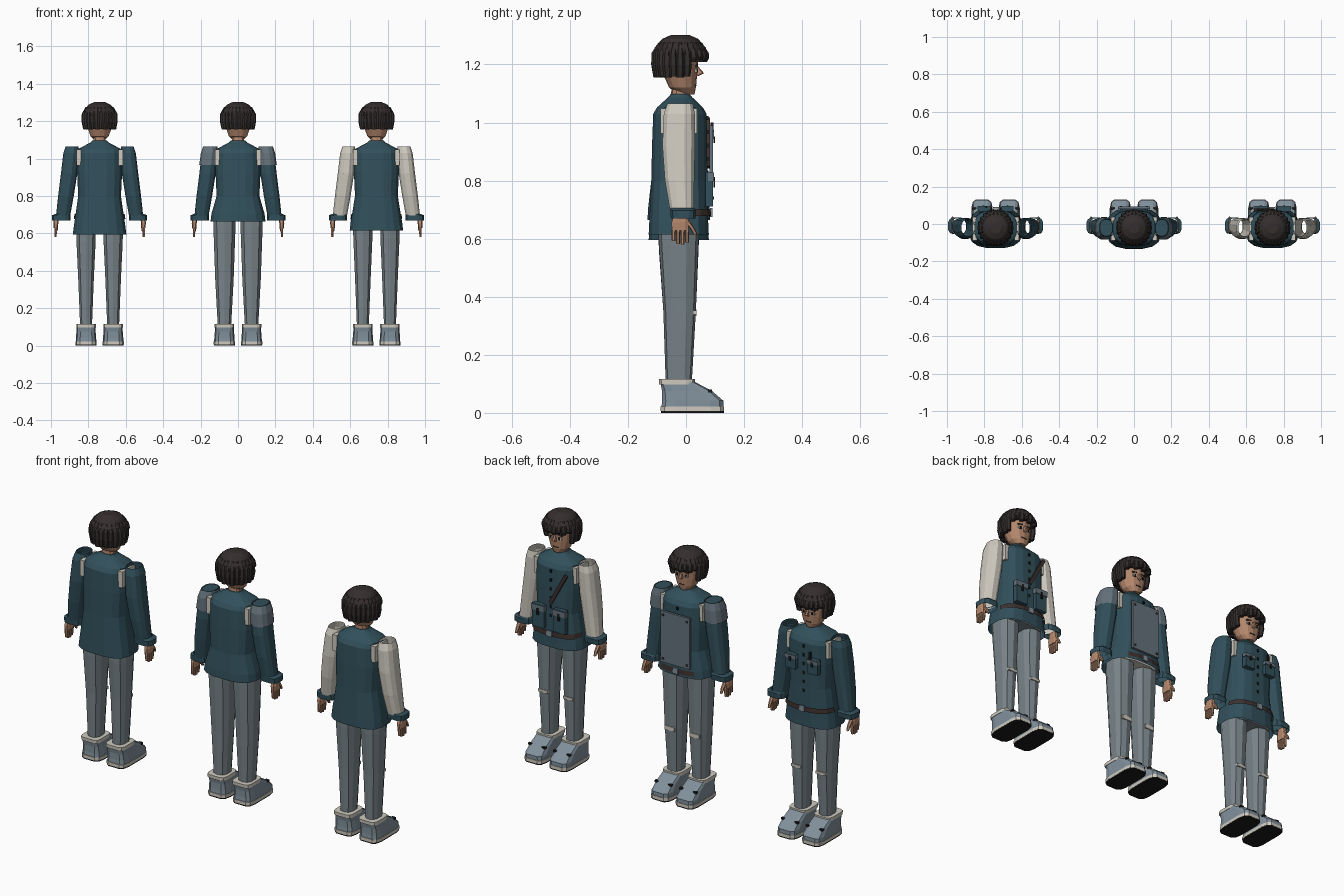
import bpy, bmesh, math
from mathutils import Matrix, Vector

if "Cube" in bpy.data.objects:
    bpy.data.objects.remove(bpy.data.objects["Cube"])


def material(name, r, g, b):
    m = bpy.data.materials.new(name)
    m.use_nodes = True
    m.diffuse_color = (r, g, b, 1)
    m.node_tree.nodes["Principled BSDF"].inputs["Base Color"].default_value = (r, g, b, 1)
    return m


HAIR = material("dark hair", .035, .027, .027)
TEAL = material("teal cloth", .031, .080, .105)
SLATE = material("slate trousers", .19, .23, .25)
STEEL = material("steel blue leather", .22, .28, .33)
PLATE = material("grey blue panel", .13, .17, .20)
CREAM = material("cream cloth", .62, .59, .52)
SKIN = material("skin", .47, .25, .155)
BROWN = material("brown strap", .045, .03, .026)
BLACK = material("black rubber", .012, .011, .011)


def finish(name, bm, mat):
    bmesh.ops.recalc_face_normals(bm, faces=bm.faces)
    me = bpy.data.meshes.new(name)
    bm.to_mesh(me)
    bm.free()
    me.materials.append(mat)
    ob = bpy.data.objects.new(name, me)
    bpy.context.collection.objects.link(ob)
    return ob


def loft(name, mat, x, rings, n=12, p=.75, bottom=True, top=True, keep=None):
    """Stack of rounded rings (cx, cy, z, rx, ry) joined by quads."""
    bm = bmesh.new()
    loops = []
    for cx, cy, z, rx, ry in rings:
        loop = []
        for i in range(n):
            a = 2 * math.pi * (i + .5) / n
            c, s = math.cos(a), math.sin(a)
            loop.append(bm.verts.new((x + cx + rx * math.copysign(abs(c) ** p, c),
                                      cy + ry * math.copysign(abs(s) ** p, s), z)))
        loops.append(loop)
    for a, b in zip(loops, loops[1:]):
        for i in range(n):
            j = (i + 1) % n
            bm.faces.new((a[i], a[j], b[j], b[i]))
    if top:
        bm.faces.new(loops[0])
    if bottom:
        bm.faces.new(loops[-1])
    if keep:
        drop = [f for f in bm.faces if not keep(f.calc_center_median())]
        bmesh.ops.delete(bm, geom=drop, context='FACES')
    return finish(name, bm, mat)


def box(name, mat, centre, size, roll=0):
    """Box, optionally turned about the y axis."""
    bm = bmesh.new()
    bmesh.ops.create_cube(bm, size=1, matrix=Matrix.Translation(Vector(centre))
                          @ Matrix.Rotation(roll, 4, 'Y') @ Matrix.Diagonal((*size, 1)))
    return finish(name, bm, mat)


def head(x):
    loft("neck", SKIN, x, [(0, -.02, 1.13, .033, .03), (0, -.02, 1.07, .035, .032)], n=10)
    loft("head", SKIN, x, [(0, -.02, 1.26, .065, .06), (0, -.02, 1.2, .072, .061),
                           (0, -.019, 1.16, .064, .057), (0, -.012, 1.12, .05, .046),
                           (0, .002, 1.097, .026, .027)], n=14, p=.9)
    loft("nose", SKIN, x, [(0, .036, 1.195, .005, .004), (0, .047, 1.17, .009, .015),
                           (0, .036, 1.16, .007, .006)], n=6)
    box("mouth", BROWN, (x, .033, 1.128), (.03, .006, .005))
    for s in (-1, 1):
        box("eye", CREAM, (x + s * .026, .035, 1.178), (.022, .007, .011))
        box("pupil", BLACK, (x + s * .025, .037, 1.178), (.01, .007, .012))
        box("eyebrow", HAIR, (x + s * .027, .036, 1.197), (.028, .008, .006), s * .15)
    # Hair: a dome with hanging locks, shorter above the face
    loft("hair_cap", HAIR, x, [(0, -.02, 1.302, .03, .03), (0, -.02, 1.288, .06, .062),
                               (0, -.02, 1.258, .086, .088), (0, -.02, 1.215, .092, .094)],
         n=18, p=1, bottom=False)
    for i in range(22):
        a = 2 * math.pi * i / 22
        c, s = math.cos(a), math.sin(a)
        end = 1.208 + .008 * (i % 2) if s > .45 else 1.155 + .004 * (i % 2)
        loft("hair_lock", HAIR, x,
             [(.07 * c, -.02 + .07 * s, 1.275, .006, .006),
              (.084 * c, -.02 + .086 * s, 1.24, .013, .013),
              (.083 * c, -.02 + .085 * s, 1.2 if s <= .45 else 1.225, .016, .016),
              (.077 * c, -.02 + .08 * s, end, .013, .013)], n=6, p=1)


def arm(x, s, mat, patched):
    sleeve = [(s * .148, -.02, 1.065, .035, .045), (s * .153, -.023, 1.03, .042, .055),
              (s * .163, -.025, .92, .045, .058), (s * .18, -.022, .8, .043, .052),
              (s * .195, -.014, .695, .039, .042)]
    loft("sleeve", mat, x, sleeve, bottom=False, top=patched, p=.85)
    if patched:
        loft("shoulder_patch", PLATE, x, [(cx, cy, z, rx + .005, ry + .005) for cx, cy, z, rx, ry in
             (sleeve[0], sleeve[1], (s * .16, -.024, .965, .044, .057))],
             bottom=False, top=False, p=.85)
    box("armhole_lining", CREAM, (x + s * .112, -.025, 1.005), (.024, .125, .085))
    loft("cuff", TEAL, x, [(s * .197, -.012, .705, .039, .042), (s * .205, -.01, .697, .05, .045),
                           (s * .205, -.01, .67, .05, .043)], bottom=False, top=False, p=.6)
    # Hand with four fingers and a thumb
    loft("palm", SKIN, x, [(s * .232, -.018, .69, .014, .022), (s * .234, -.02, .655, .014, .031),
                           (s * .234, -.02, .628, .012, .03)], n=8, p=.6)
    for i in range(4):
        y = -.043 + i * .0155
        tip = (.592, .582, .58, .586)[i]
        loft("finger", SKIN, x, [(s * .234, y, .635, .009, .0075), (s * .236, y, tip, .006, .006)], n=6)
    loft("thumb", SKIN, x, [(s * .231, .002, .662, .01, .01), (s * .23, .022, .635, .009, .008),
                            (s * .23, .034, .612, .006, .006)], n=6)


def leg(x, s, top, wide):
    c = s * .0725
    loft("trouser_leg", SLATE, x, [(c, -.025, top + .06, .055 + wide, .072),
                                   (c, -.025, top - .04, .053 + wide, .068),
                                   (c, -.022, .35, .043 + wide, .056),
                                   (c, -.025, .105, .033 + wide / 2, .045)], n=10)
    box("knee_patch", CREAM, (x + c, .03, .345), (.056, .012, .014 + wide))
    # Boot: upper, ankle rim, welt and sole
    loft("boot_upper", STEEL, x, [(c, -.03, .108, .051, .059), (c, -.022, .1, .051, .066),
                                  (c, .003, .076, .052, .087), (c, .023, .042, .055, .107),
                                  (c, .022, .018, .056, .108)], p=.42)
    loft("boot_rim", CREAM, x, [(c, -.031, .116, .053, .063), (c, -.031, .098, .053, .062)], p=.42)
    loft("boot_welt", CREAM, x, [(c, .022, .022, .058, .111), (c, .022, .006, .058, .111)], p=.42)
    loft("boot_sole", BLACK, x, [(c, .022, .006, .057, .11), (c, .022, 0, .057, .11)], p=.42)
    for side in (-1, 1):
        box("boot_eyelet", BLACK, (x + c + side * .04, .082, .075), (.02, .014, .01))


def jacket(x, hem, flare):
    loft("jacket", TEAL, x, [(0, -.02, 1.098, .038, .033), (0, -.02, 1.087, .048, .042),
                             (0, -.021, 1.052, .115, .08), (0, -.021, 1.03, .118, .093),
                             (0, -.022, .93, .122, .096), (0, -.023, .8, .116, .098),
                             (0, -.025, hem + .04, .14 + flare, .103 + flare),
                             (0, -.025, hem, .145 + flare, .105 + flare)],
         n=16, p=.7, bottom=False)
    loft("belt", BROWN, x, [(0, -.024, .703, .136, .11), (0, -.024, .678, .14, .112)],
         n=16, p=.7, bottom=False, top=False, keep=lambda f: f.y > .03)
    box("belt_buckle", STEEL, (x, .087, .69), (.03, .008, .03))
    for i in range(6):
        box("button", BLACK, (x, .074, .78 + i * .047), (.009, .008, .014))


def figure(x, sleeve, hem, flare, patched=False):
    head(x)
    jacket(x, hem, flare)
    loft("hips", CREAM if patched else SLATE, x, [(0, -.025, .75, .11, .08), (0, -.025, hem + .01, .125, .085)],
         p=.7)
    for s in (-1, 1):
        arm(x, s, sleeve, patched)
        leg(x, s, hem, .008 if patched else 0)


def pouch(name, x, z, w, h):
    box(name, TEAL, (x, .08, z), (w, .026, h))
    box(name + "_flap", PLATE, (x, .086, z + h * .36), (w + .006, .022, h * .25))
    box(name + "_clasp", BLACK, (x, .097, z + h * .2), (.012, .006, h * .3))


# Officer in a long jacket with chest pockets
L = -.74
figure(L, TEAL, .595, 0)
for s in (-1, 1):
    pouch("chest_pocket", L + s * .064, .925, .06, .075)
box("pocket_pen", BLACK, (L - .05, .09, .975), (.01, .01, .05))

# Guard with a flared jacket, shoulder patches and chest panel
figure(0, TEAL, .665, .004, True)
box("chest_panel", PLATE, (0, .087, .855), (.17, .012, .27))
for s in (-1, 1):
    for z in (.74, .97):
        box("panel_rivet", BROWN, (s * .07, .094, z), (.01, .006, .01))

# Field worker with cream sleeves, shoulder strap and belt pouches
R = .74
figure(R, CREAM, .615, 0)
box("shoulder_strap", BROWN, (R - .045, .076, .93), (.018, .012, .19), -.5)
for s in (-1, 1):
    pouch("belt_pouch", R + s * .062, .77, .07, .12)
